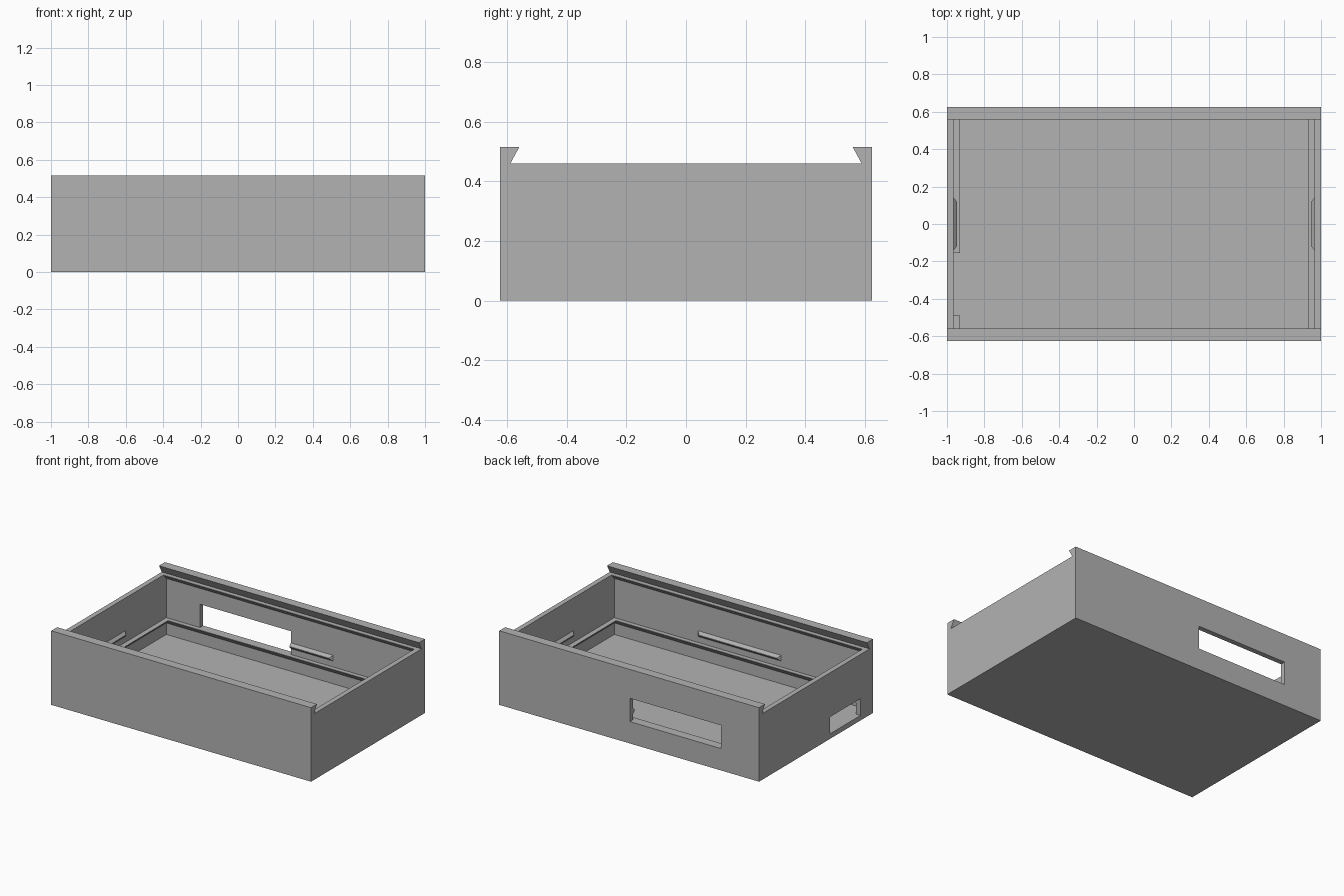
import bpy
import bmesh
from mathutils import Vector

old = bpy.data.objects.get("Cube")
if old:
    bpy.data.objects.remove(old, do_unlink=True)

grey = bpy.data.materials.new("plain_grey")
grey.use_nodes = True
colour = (0.45, 0.45, 0.45, 1)
grey.diffuse_color = colour
grey.node_tree.nodes["Principled BSDF"].inputs["Base Color"].default_value = colour

FLOOR, LEDGE, RIM, TOP = 0.035, 0.152, 0.46, 0.515
IN_X, IN_Y = 0.965, 0.59      # inner wall faces
LIP_X, LIP_Y = 0.93, 0.56     # inner edges of ledge and rim


def loft(name, rings):
    """Closed solid through a list of equal-length point rings."""
    bm = bmesh.new()
    loops = [[bm.verts.new(p) for p in ring] for ring in rings]
    for a, b in zip(loops, loops[1:]):
        for i in range(len(a)):
            j = (i + 1) % len(a)
            bm.faces.new((a[i], a[j], b[j], b[i]))
    bm.faces.new(loops[0])
    bm.faces.new(loops[-1])
    bmesh.ops.recalc_face_normals(bm, faces=bm.faces)
    mesh = bpy.data.meshes.new(name)
    bm.to_mesh(mesh)
    bm.free()
    mesh.materials.append(grey)
    obj = bpy.data.objects.new(name, mesh)
    bpy.context.collection.objects.link(obj)
    return obj


def rect(hx, hy, z, cx=0, cy=0):
    return [(cx + sx * hx, cy + sy * hy, z)
            for sx, sy in ((-1, -1), (1, -1), (1, 1), (-1, 1))]


def box(name, x0, x1, y0, y1, z0, z1):
    args = ((x1 - x0) / 2, (y1 - y0) / 2)
    mid = ((x0 + x1) / 2, (y0 + y1) / 2)
    return loft(name, [rect(*args, z, *mid) for z in (z0, z1)])


def combine(target, tool, operation):
    """Apply a boolean and discard the tool."""
    tool.hide_render = True
    mod = target.modifiers.new(operation.lower(), "BOOLEAN")
    mod.operation, mod.solver, mod.object = operation, "EXACT", tool
    bpy.context.view_layer.objects.active = target
    bpy.ops.object.modifier_apply(modifier=mod.name)
    bpy.data.objects.remove(tool, do_unlink=True)


# Outer body: dovetail rail profile run along x
half = [(0.625, 0), (0.625, TOP), (LIP_Y, TOP), (IN_Y, RIM)]
profile = half + [(-y, z) for y, z in reversed(half)]
body = loft("open_case", [[(x, y, z) for y, z in profile] for x in (-1, 1)])

# Cavity with an undercut ledge and an undercut rim
cavity = loft("cavity_cutter", [
    rect(IN_X, IN_Y, FLOOR),
    rect(IN_X, IN_Y, LEDGE - 0.037),
    rect(LIP_X, LIP_Y, LEDGE - 0.003),
    rect(LIP_X, LIP_Y, LEDGE),
    rect(IN_X, IN_Y, LEDGE),
    rect(IN_X, IN_Y, RIM - 0.035),
    rect(IN_X, LIP_Y, RIM - 0.003),
    rect(IN_X, LIP_Y, TOP - 0.015)])
combine(body, cavity, "DIFFERENCE")


def snap_ridge(normal, distance, half_length):
    """Wedge ridge with tapered ends on an inner wall."""
    n = Vector(normal)
    along = Vector((-n.y, n.x, 0))
    rings = []
    for depth, length, height in ((-0.012, 0, 0.02), (0, 0, 0.02), (0.018, -0.02, 0.002)):
        centre = n * (depth - distance) + Vector((0, 0, 0.213))
        rings.append([centre + along * s * (half_length + length) + Vector((0, 0, t * height))
                      for s, t in ((-1, -1), (1, -1), (1, 1), (-1, 1))])
    return loft("snap_ridge", rings)


# Snap ridges on all four inner walls
for side in (-1, 1):
    combine(body, snap_ridge((side, 0, 0), IN_X, 0.14), "UNION")
    combine(body, snap_ridge((0, side, 0), IN_Y, 0.32), "UNION")

# Openings in the back wall and the right end wall
combine(body, box("back_opening_cutter", -0.706, -0.006, 0.565, 0.7, LEDGE, 0.314), "DIFFERENCE")
combine(body, box("end_opening_cutter", -1.1, -0.92, -0.49, -0.155, FLOOR, LEDGE), "DIFFERENCE")
